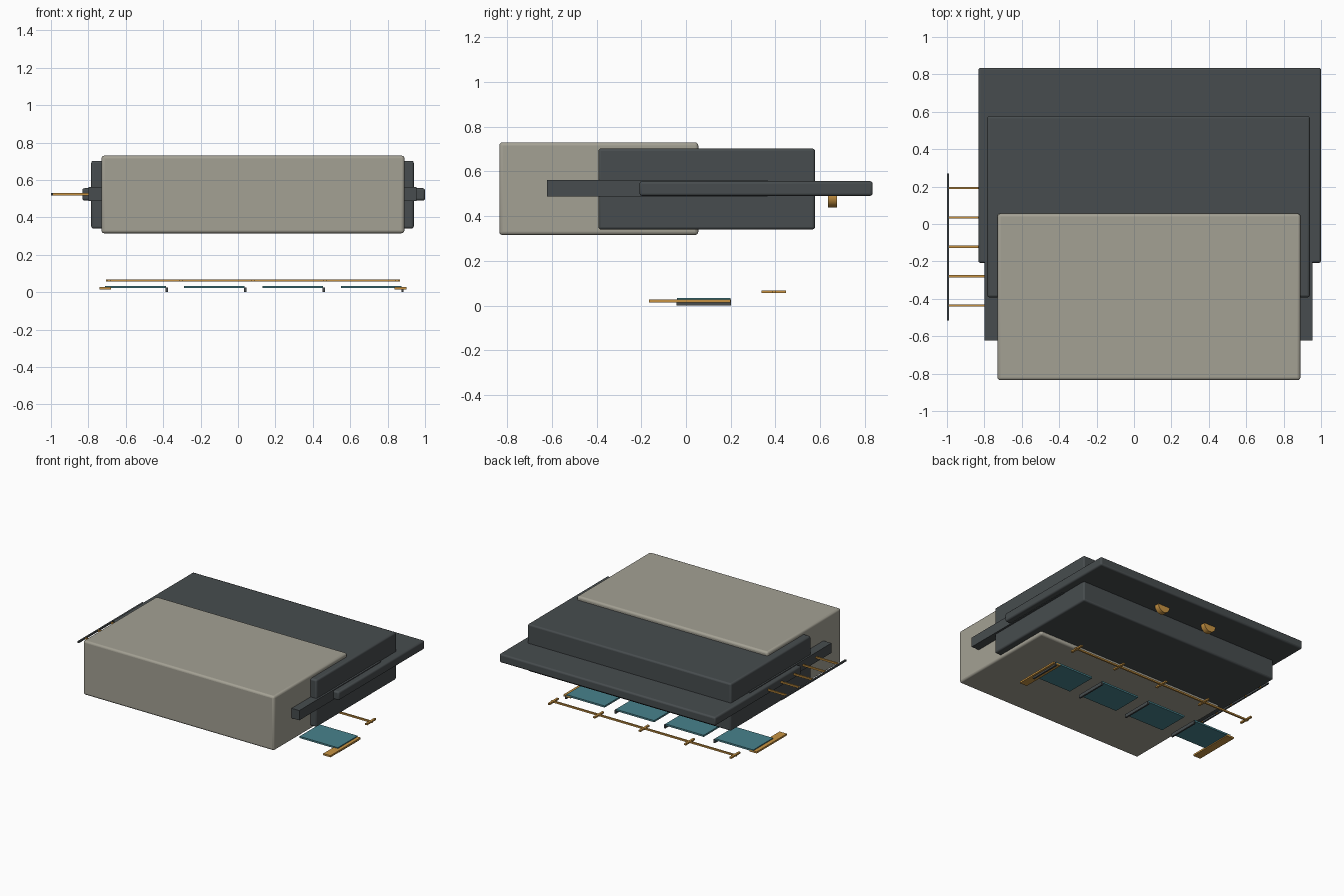
import bpy, math

if "Cube" in bpy.data.objects:
    bpy.data.objects.remove(bpy.data.objects["Cube"])


def material(name, rgb):
    m = bpy.data.materials.new(name)
    m.diffuse_color = (*rgb, 1.0)
    m.use_nodes = True
    m.node_tree.nodes["Principled BSDF"].inputs["Base Color"].default_value = m.diffuse_color
    return m


STONE = material("warm grey", (0.37, 0.355, 0.295))
DARK = material("charcoal", (0.063, 0.073, 0.077))
TEAL = material("teal", (0.065, 0.225, 0.265))
GOLD = material("ochre", (0.57, 0.29, 0.055))


def box(name, x, y, z, mat, bevel=0.0):
    """Box from (min, max) ranges on each axis, optionally with rounded edges."""
    c = [(r[0] + r[1]) / 2 for r in (x, y, z)]
    bpy.ops.mesh.primitive_cube_add(size=1, location=c)
    o = bpy.context.object
    o.name = name
    o.scale = [r[1] - r[0] for r in (x, y, z)]
    bpy.ops.object.transform_apply(location=False, rotation=False, scale=True)
    o.data.materials.append(mat)
    if bevel:
        b = o.modifiers.new("Bevel", 'BEVEL')
        b.width = bevel
        b.segments = 3
        bpy.ops.object.shade_smooth_by_angle(angle=math.radians(35))
    return o


# Main stacked bodies
box("front_housing", (-0.73, 0.89), (-0.835, 0.055), (0.315, 0.73), STONE, 0.015)
box("rear_housing", (-0.785, 0.94), (-0.392, 0.577), (0.34, 0.702), DARK, 0.012)
box("rear_ledge", (-0.832, 1.0), (-0.208, 0.835), (0.49, 0.556), DARK, 0.012)
box("belt_slab", (-0.798, 0.955), (-0.622, 0.365), (0.487, 0.562), DARK)

# Round knobs hanging under the rear ledge
for i, x in enumerate((0.293, -0.125)):
    bpy.ops.mesh.primitive_cylinder_add(vertices=20, radius=0.05, depth=0.04,
                                        location=(x, 0.655, 0.488),
                                        rotation=(math.pi / 2, 0, 0))
    knob = bpy.context.object
    knob.name = f"ledge_knob_{i + 1}"
    knob.data.materials.append(GOLD)
    bpy.ops.object.shade_smooth_by_angle(angle=math.radians(35))

# Side rail on five pegs
box("side_rail", (-1.0, -0.988), (-0.515, 0.27), (0.518, 0.53), DARK)
for i in range(5):
    y = -0.436 + i * 0.157
    box(f"rail_peg_{i + 1}", (-0.99, -0.78), (y - 0.006, y + 0.006), (0.518, 0.53), GOLD)

# Row of low panels, each with a thin fin along its right edge
for i in range(4):
    x = -0.71 + i * 0.42
    box(f"floor_panel_{i + 1}", (x, x + 0.325), (-0.04, 0.2), (0.021, 0.034), TEAL)
    box(f"panel_fin_{i + 1}", (x + 0.323, x + 0.335), (-0.042, 0.202), (0.0, 0.026), DARK)

# Flat strips under both ends of the panel row
for name, x in (("left_strip", (-0.74, -0.678)), ("right_strip", (0.838, 0.9))):
    box(name, x, (-0.165, 0.2), (0.014, 0.027), GOLD)

# Rear rod with five cross ties
box("rear_rod", (-0.705, 0.865), (0.387, 0.4), (0.056, 0.068), GOLD)
for i in range(5):
    x = -0.69 + i * 0.385
    box(f"cross_tie_{i + 1}", (x - 0.008, x + 0.008), (0.338, 0.448), (0.056, 0.068), GOLD)
